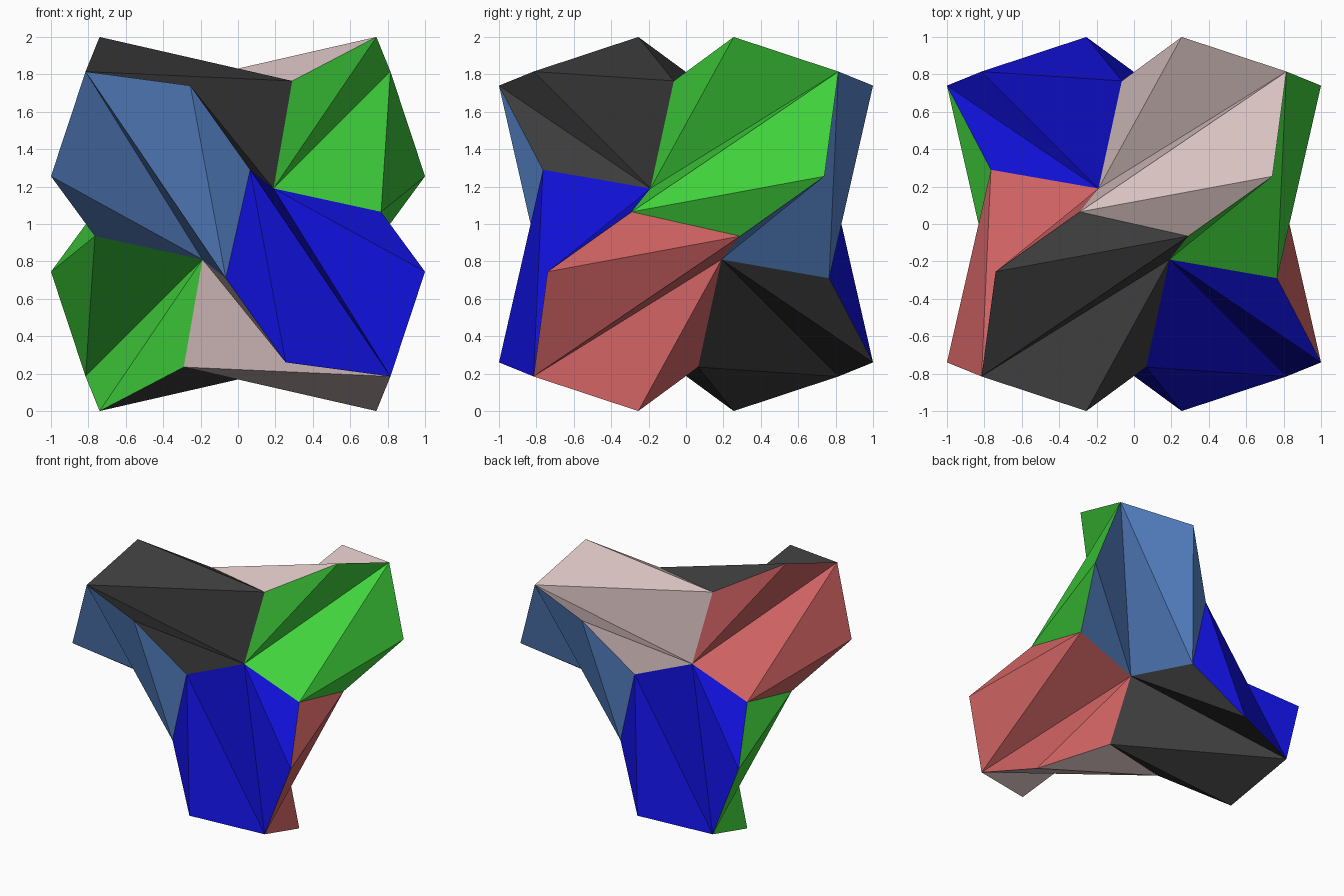
import bpy
import bmesh
from mathutils import Vector

default = bpy.data.objects.get("Cube")
if default:
    bpy.data.objects.remove(default, do_unlink=True)


def make_material(name, colour):
    mat = bpy.data.materials.new(name)
    mat.use_nodes = True
    mat.diffuse_color = (*colour, 1)
    mat.node_tree.nodes["Principled BSDF"].inputs["Base Color"].default_value = (*colour, 1)
    return mat


# Colour pairs, one pair per axis: (negative side, positive side)
materials = [
    make_material("charcoal", (0.045, 0.045, 0.045)),
    make_material("pale pink", (0.70, 0.54, 0.54)),
    make_material("soft red", (0.61, 0.12, 0.12)),
    make_material("leaf green", (0.051, 0.645, 0.045)),
    make_material("deep blue", (0.005, 0.005, 0.645)),
    make_material("steel blue", (0.10, 0.24, 0.60)),
]

# One folded seven-sided panel; its twelve rotations close the solid
tip = Vector((-0.815, -0.815, 0.815))
wing_a = Vector((-0.74, -0.255, 1))
ridge_a = Vector((-0.29, 0.065, 0.765))
ridge_b = Vector((0.29, -0.065, 0.765))
hollow = Vector((0.19, -0.19, 0.19))
ridge_c = Vector((0.065, -0.765, 0.29))
wing_b = Vector((-0.255, -1, 0.74))

folds = [
    (tip, ridge_b, wing_a),
    (wing_a, ridge_b, ridge_a),
    (tip, hollow, ridge_b),
    (tip, wing_b, hollow),
    (wing_b, ridge_c, hollow),
]
half_turns = [(1, 1, 1), (1, -1, -1), (-1, 1, -1), (-1, -1, 1)]


def rotate(point, turn, signs):
    """Third-turns about the diagonal, then a half-turn about an axis."""
    p = list(point)
    p = p[-turn:] + p[:-turn] if turn else p
    return Vector(s * c for s, c in zip(signs, p))


# Assemble the panels, coloured by axis and by the side their tip points to
bm = bmesh.new()
for turn in range(3):
    for signs in half_turns:
        positive = rotate(tip, turn, signs)[turn] > 0
        for fold in folds:
            corners = [rotate(p, turn, signs) + Vector((0, 0, 1)) for p in fold]
            face = bm.faces.new([bm.verts.new(c) for c in corners])
            face.material_index = 2 * turn + int(positive)
bmesh.ops.remove_doubles(bm, verts=bm.verts, dist=0.001)
bmesh.ops.recalc_face_normals(bm, faces=bm.faces)

mesh = bpy.data.meshes.new("twisted_polyhedron")
bm.to_mesh(mesh)
bm.free()
for mat in materials:
    mesh.materials.append(mat)
solid = bpy.data.objects.new("twisted_polyhedron", mesh)
bpy.context.collection.objects.link(solid)
